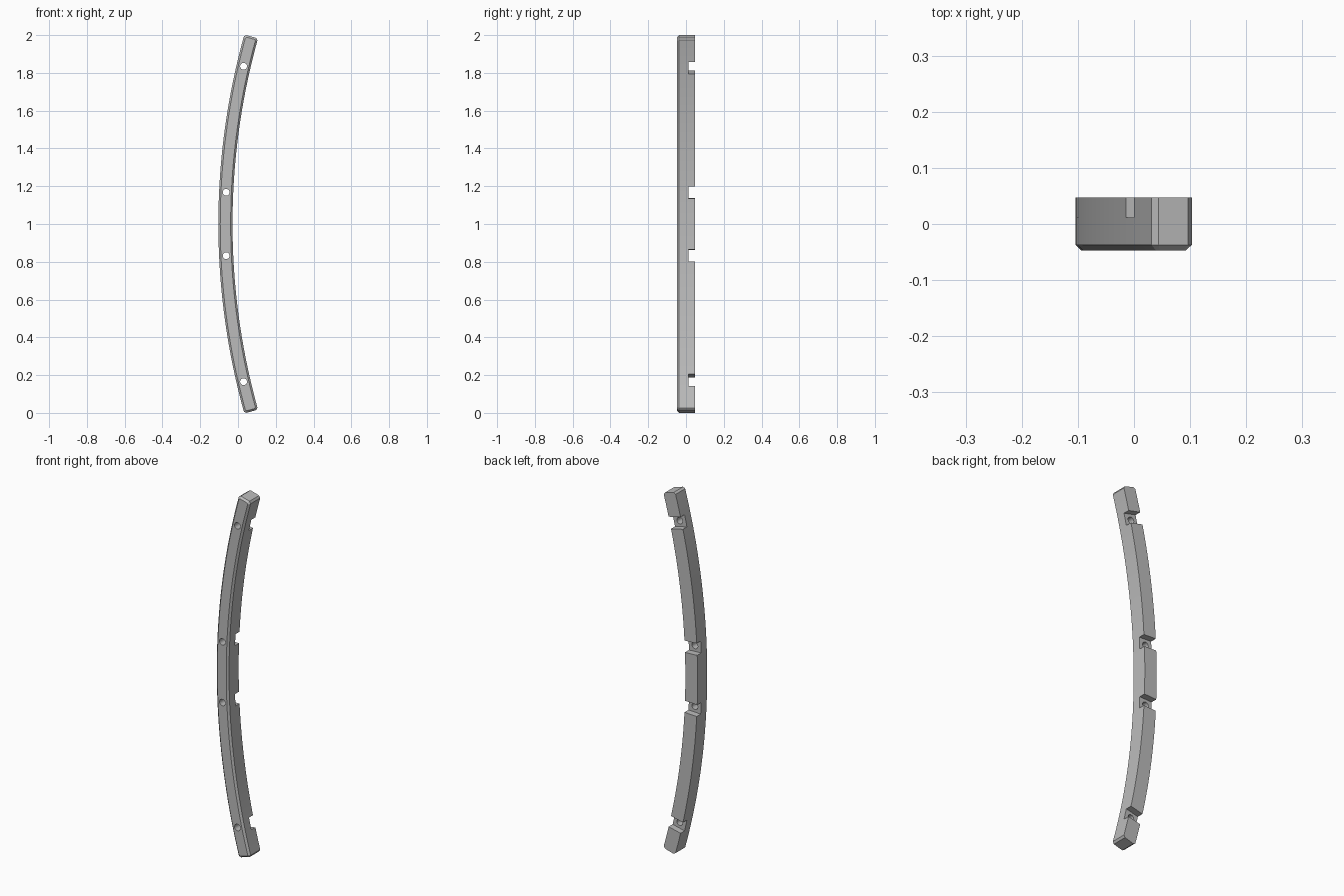
import bpy, bmesh
from math import sin, cos, asin, pi
from mathutils import Matrix, Vector

if "Cube" in bpy.data.objects:
    bpy.data.objects.remove(bpy.data.objects["Cube"])

OUTER, WIDTH = 3.72, 0.075            # arc radius and strip width
INNER = OUTER - WIDTH
MID = OUTER - WIDTH / 2
CENTRE = 3.616                        # arc centre on x, at z = 1
BACK, FRONT = 0.047, -0.047
CHAMFER = 0.01
END = asin(1 / (OUTER - CHAMFER))     # half angle of the arc
STEPS = 48

grey = bpy.data.materials.new("mid grey")
grey.use_nodes = True
grey.diffuse_color = (0.5, 0.5, 0.5, 1)
grey.node_tree.nodes["Principled BSDF"].inputs["Base Color"].default_value = (0.5, 0.5, 0.5, 1)


def on_arc(radius, angle, y):
    return Vector((CENTRE - radius * cos(angle), y, 1 + radius * sin(angle)))


def outline(inset, y):
    """Closed arc strip with clipped corners, shrunk by inset."""
    ro, ri = OUTER - inset, INNER + inset
    end = END - inset / MID
    cut = CHAMFER - 0.4 * inset
    arc = end - cut / MID
    angles = [-arc + 2 * arc * i / STEPS for i in range(STEPS + 1)]
    pts = [(ro, a) for a in angles] + [(ro - cut, end), (ri + cut, end)]
    pts += [(ri, a) for a in reversed(angles)] + [(ri + cut, -end), (ro - cut, -end)]
    return [on_arc(r, a, y) for r, a in pts]


def new_object(name, bm):
    bmesh.ops.recalc_face_normals(bm, faces=bm.faces)
    mesh = bpy.data.meshes.new(name)
    bm.to_mesh(mesh)
    bm.free()
    mesh.materials.append(grey)
    obj = bpy.data.objects.new(name, mesh)
    bpy.context.collection.objects.link(obj)
    return obj


# Curved strip with a chamfered front
bm = bmesh.new()
loops = [[bm.verts.new(p) for p in outline(inset, y)]
         for inset, y in ((0, BACK), (0, FRONT + CHAMFER), (CHAMFER, FRONT))]
count = len(loops[0])
for a, b in zip(loops, loops[1:]):
    for i in range(count):
        j = (i + 1) % count
        bm.faces.new((a[i], a[j], b[j], b[i]))
bm.faces.new(loops[0])
bm.faces.new(loops[-1])
strip = new_object("curved_strip", bm)

# Cutters: back notches and screw holes, square to the arc
notches, holes = bmesh.new(), bmesh.new()
for height in (-0.835, -0.168, 0.168, 0.835):
    angle = asin(height / MID)
    turn = Matrix.Rotation(angle, 4, "Y")
    place = Matrix.Translation(on_arc(MID, angle, 0)) @ turn
    bmesh.ops.create_cube(notches, size=1, matrix=place
                          @ Matrix.Translation((0, 0.062, 0))
                          @ Matrix.Diagonal((0.2, 0.1, 0.065, 1)))
    bmesh.ops.create_cone(holes, cap_ends=True, segments=24, radius1=0.018, radius2=0.018,
                          depth=0.3, matrix=place @ Matrix.Rotation(pi / 2, 4, "X"))

bpy.context.view_layer.objects.active = strip
for name, cutter_bm in (("notch_cutter", notches), ("hole_cutter", holes)):
    cutter = new_object(name, cutter_bm)
    cutter.hide_render = True
    mod = strip.modifiers.new(name, "BOOLEAN")
    mod.operation = "DIFFERENCE"
    mod.solver = "EXACT"
    mod.object = cutter
    bpy.ops.object.modifier_apply(modifier=name)
    bpy.data.objects.remove(cutter)

bpy.ops.object.select_all(action="DESELECT")
strip.select_set(True)
bpy.ops.object.shade_smooth_by_angle(angle=pi / 6)
